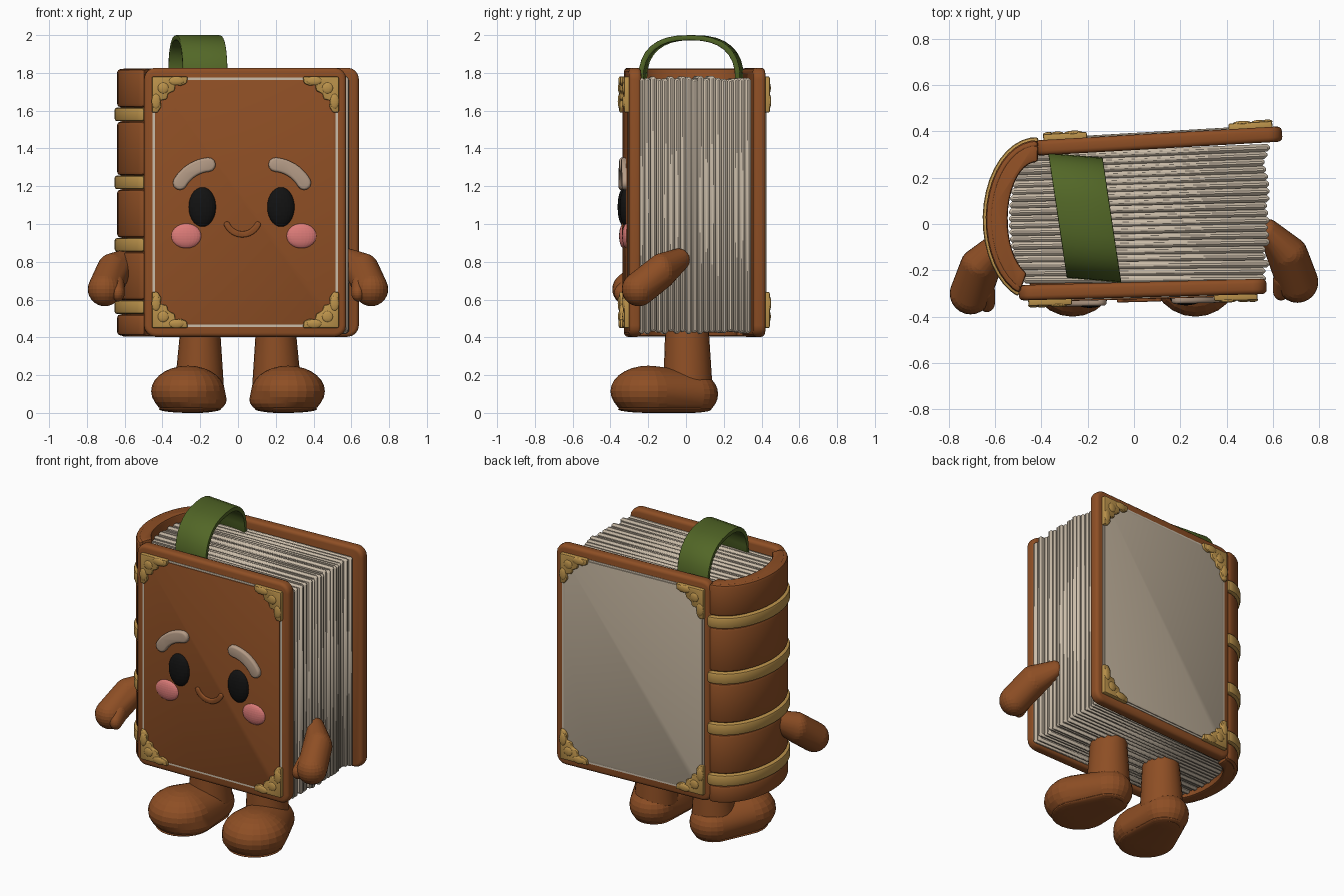
import bpy, bmesh, math, random
from mathutils import Matrix, Vector

random.seed(4)
if "Cube" in bpy.data.objects:
    bpy.data.objects.remove(bpy.data.objects["Cube"])


def material(name, r, g, b):
    m = bpy.data.materials.new(name)
    m.use_nodes = True
    m.diffuse_color = (r, g, b, 1)
    bsdf = m.node_tree.nodes["Principled BSDF"]
    bsdf.inputs["Base Color"].default_value = (r, g, b, 1)
    bsdf.inputs["Roughness"].default_value = 0.8
    return m


LEATHER = material("brown leather", .27, .077, .018)
PAPER = material("cream paper", .60, .51, .40)
LINING = material("beige panel", .48, .40, .30)
GOLD = material("gold trim", .50, .29, .07)
GREEN = material("green ribbon", .085, .135, .02)
PINK = material("pink cheek", .72, .20, .19)
BLACK = material("black eye", .006, .006, .006)
BROW = material("pale brow", .46, .33, .24)


def finish(name, bm, mat, bevel=0, matrix=None, segments=2):
    bmesh.ops.recalc_face_normals(bm, faces=bm.faces)
    mesh = bpy.data.meshes.new(name)
    bm.to_mesh(mesh)
    bm.free()
    if matrix:
        mesh.transform(matrix)
    mesh.materials.append(mat)
    ob = bpy.data.objects.new(name, mesh)
    bpy.context.collection.objects.link(ob)
    bpy.ops.object.select_all(action='DESELECT')
    ob.select_set(True)
    bpy.context.view_layer.objects.active = ob
    if bevel:
        mod = ob.modifiers.new("soft edges", 'BEVEL')
        mod.width, mod.segments, mod.limit_method = bevel, segments, 'ANGLE'
        mod.angle_limit = math.radians(40)
        bpy.ops.object.modifier_apply(modifier=mod.name)
    bpy.ops.object.shade_smooth_by_angle(angle=math.radians(40))
    return ob


def prism(name, points, direction, mat, bevel=0, matrix=None, segments=2):
    bm = bmesh.new()
    face = bm.faces.new([bm.verts.new(p) for p in points])
    ext = bmesh.ops.extrude_face_region(bm, geom=[face], use_keep_orig=True)
    moved = [v for v in ext["geom"] if isinstance(v, bmesh.types.BMVert)]
    bmesh.ops.translate(bm, verts=moved, vec=direction)
    return finish(name, bm, mat, bevel, matrix, segments)


def blob(name, balls, mat, matrix=None, floor=None):
    """Convex skin around ellipsoids given as (centre, radii)."""
    bm = bmesh.new()
    for centre, radii in balls:
        m = Matrix.Translation(centre) @ Matrix.Diagonal((*radii, 1))
        bmesh.ops.create_uvsphere(bm, u_segments=24, v_segments=14, radius=1, matrix=m)
    if floor is not None:
        for v in bm.verts:
            v.co.z = max(v.co.z, floor)
    hull = bmesh.ops.convex_hull(bm, input=bm.verts)
    junk = {g for g in hull["geom_interior"] + hull["geom_unused"]
            if isinstance(g, bmesh.types.BMVert)}
    bmesh.ops.delete(bm, geom=list(junk), context='VERTS')
    return finish(name, bm, mat, 0, matrix)


def rounded_rect(w, h, r, y):
    pts = []
    for k, (sx, sz) in enumerate([(1, 1), (-1, 1), (-1, -1), (1, -1)]):
        for i in range(5):
            a = math.radians(90 * k + 22.5 * i)
            pts.append((sx * (w - r) + r * math.cos(a), y, sz * (h - r) + r * math.sin(a)))
    return pts


# Covers, each in its own frame whose outer side is local -y
MID = 1.115
FRONT = Matrix.Translation((.0375, -.283, MID)) @ Matrix.Rotation(math.radians(1.5), 4, 'Z')
BACK = Matrix.Translation((.105, .358, MID)) @ Matrix.Rotation(math.radians(183.3), 4, 'Z')
LEAF = [(0, 0), (.19, 0), (.185, .035), (.15, .05), (.125, .04), (.12, .075), (.085, .09),
        (.08, .12), (.045, .125), (.05, .16), (.03, .19), (0, .19)]

for side, frame, panel in (("front", FRONT, LEATHER), ("back", BACK, LINING)):
    prism(side + "_cover", rounded_rect(.535, .712, .06, -.033), (0, .066, 0), LEATHER, .02, frame, 3)
    prism(side + "_panel_line", rounded_rect(.49, .66, .03, -.036), (0, .01, 0), PAPER, 0, frame)
    prism(side + "_panel", rounded_rect(.478, .648, .03, -.041), (0, .01, 0), panel, .003, frame)
    for sx in (-1, 1):
        for sz in (-1, 1):
            pts = [(sx * (.495 - u), -.058, sz * (.665 - v)) for u, v in LEAF]
            prism(side + "_corner_trim", pts, (0, .04, 0), GOLD, .008, frame)
            # raised leaf veins on the metal corners
            for u, v in ((.13, .022), (.06, .06), (.022, .13)):
                blob(side + "_corner_leaf", [((sx * (.495 - u), -.056, sz * (.665 - v)),
                     (.02 + u * .15, .01, .02 + v * .15))], GOLD, frame)


# Rounded spine with raised bands
def spine_arc(grow):
    return [(-.42 - (.22 + grow) * math.cos(a), .02 + (.342 + grow) * math.sin(a))
            for a in (math.radians(92 - i * 162 / 18) for i in range(19))]


def spine_part(name, z0, z1, outer, inner, mat, bevel):
    loop = spine_arc(outer) + spine_arc(inner)[::-1]
    prism(name, [(x, y, z0) for x, y in loop], (0, 0, z1 - z0), mat, bevel)


BANDS = (.56, .89, 1.22, 1.58)
spine_part("spine_core", .405, 1.822, -.022, -.095, LEATHER, .012)
for z in BANDS:
    spine_part("spine_band", z - .036, z + .036, .013, -.03, GOLD, .012)
edges = [.41] + [z + s * .038 for z in BANDS for s in (-1, 1)] + [1.82]
for z0, z1 in zip(edges[::2], edges[1::2]):
    spine_part("spine_panel", z0, z1, 0, -.04, LEATHER, .018)

# Page block of separate thick sheets
SHEETS = 19
for i in range(SHEETS):
    t = (i + .5) / SHEETS
    yl, yr = -.255 + t * .555, -.25 + t * .595
    left = -.42 - .12 * math.sqrt(max(0, 1 - ((yl - .02) / .3) ** 2))
    right = .575 + random.uniform(-.012, .012)
    low, high = .425 + random.uniform(-.008, .008), 1.775 + random.uniform(-.01, .01)
    h = .0163
    prism("page_sheet", [(left, yl - h, low), (right, yr - h, low), (right, yr + h, low),
          (left, yl + h, low)], (0, 0, high - low), PAPER, .012, None, 1)


# Ribbon bookmark looping over the top
def ribbon_arc(ry, rz):
    steps = [math.pi * i / 16 for i in range(17)]
    return [(.037 - ry * math.copysign(abs(math.cos(a)) ** .8, math.cos(a)),
             1.76 + rz * math.sin(a) ** .8) for a in steps]


loop = ribbon_arc(.27, .24) + ribbon_arc(.243, .213)[::-1]
prism("bookmark_ribbon", [(-.29 - (y + .23) * .15, y, z) for y, z in loop],
      (.235, -.02, 0), GREEN, .005)


# Face
def stroke(name, cx, cz, r, a0, a1, width, depth, mat):
    """Round-ended arc stroke standing proud of the front cover."""
    h, pts = width / 2, []

    def add(x, z, rad, deg):
        a = math.radians(deg)
        pts.append((x + rad * math.cos(a) - .0375, -.035 - depth, z + rad * math.sin(a) - MID))

    def end(deg, start):
        a = math.radians(deg)
        for k in range(1, 6):
            add(cx + r * math.cos(a), cz + r * math.sin(a), h, start + 30 * k)

    for i in range(13):
        add(cx, cz, r + h, a0 + (a1 - a0) * i / 12)
    end(a1, a1)
    for i in range(13):
        add(cx, cz, r - h, a1 + (a0 - a1) * i / 12)
    end(a0, a0 + 180)
    prism(name, pts, (0, depth + .02, 0), mat, min(depth, h) * .45, FRONT, 3)


def face_dot(name, x, z, rx, rz, depth, mat):
    blob(name, [((x - .0375, -.038, z - MID), (rx, depth, rz))], mat, FRONT)


for s, name in ((-1, "right"), (1, "left")):
    face_dot(name + "_eye", .018 + s * .208, 1.09, .073, .105, .035, BLACK)
    face_dot(name + "_cheek", .03 + s * .305, .937, .08, .066, .025, PINK)
    a0, a1 = (30, 85) if s > 0 else (95, 150)
    stroke(name + "_brow", .02 + s * .16, 1.12, .195, a0, a1, .075, .03, BROW)
stroke("smile", .022, 1.035, .09, 205, 335, .032, .018, LEATHER)

# Arms, legs and feet
for s, name in ((-1, "right"), (1, "left")):
    back = -.05 if s < 0 else 0
    blob(name + "_arm", [((s * .585, -.04 + back, .81), (.045, .06, .06)),
                         ((s * .665, -.13 + back, .75), (.085, .08, .095)),
                         ((s * .705, -.25 + back, .655), (.09, .09, .09))], LEATHER)
    blob(name + "_thumb", [((s * .64, -.24 + back, .67), (.04, .05, .06)),
                           ((s * .635, -.29 + back, .635), (.035, .04, .045))], LEATHER)
    blob(name + "_leg", [((s * .20, .005, .45), (.105, .115, .05)),
                         ((s * .205, .01, .14), (.13, .13, .08))], LEATHER)
    blob(name + "_foot", [((s * .265, -.20, .115), (.195, .2, .135)),
                          ((s * .25, -.19, .07), (.19, .19, .09)),
                          ((s * .215, .025, .10), (.14, .145, .12))], LEATHER, None, .008)
    blob(name + "_sole", [((s * .255, -.19, .02), (.165, .17, .02)),
                          ((s * .215, .02, .02), (.115, .115, .02))], LEATHER, None, 0)
